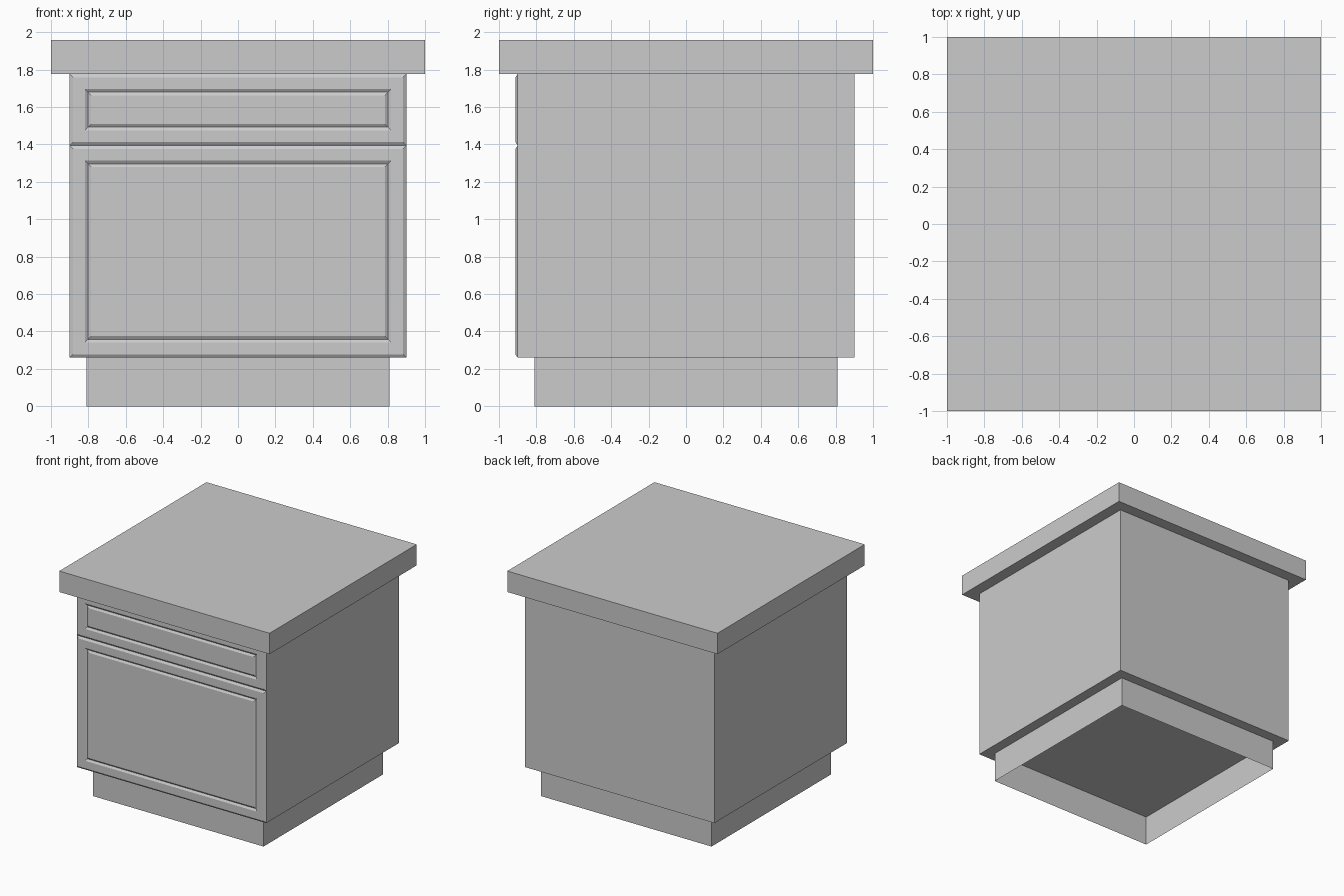
import bpy, bmesh

if "Cube" in bpy.data.objects:
    bpy.data.objects.remove(bpy.data.objects["Cube"])


def make_object(name, bm):
    mesh = bpy.data.meshes.new(name)
    bm.to_mesh(mesh)
    bm.free()
    obj = bpy.data.objects.new(name, mesh)
    bpy.context.collection.objects.link(obj)
    return obj


def box(name, half, z0, z1, open_ends=False):
    bm = bmesh.new()
    bmesh.ops.create_cube(bm, size=1)
    for v in bm.verts:
        v.co = (v.co.x * 2 * half, v.co.y * 2 * half, z0 if v.co.z < 0 else z1)
    if open_ends:
        bm.normal_update()
        ends = [f for f in bm.faces if abs(f.normal.z) > 0.5]
        bmesh.ops.delete(bm, geom=ends, context='FACES_ONLY')
    return make_object(name, bm)


def panel(name, half, z0, z1, steps):
    """Front panel made of nested rectangles; steps are (inset, y) pairs."""
    bm = bmesh.new()
    rings = []
    for inset, y in steps:
        x, a, b = half - inset, z0 + inset, z1 - inset
        rings.append([bm.verts.new(p) for p in
                      ((-x, y, a), (x, y, a), (x, y, b), (-x, y, b))])
    for outer, inner in zip(rings, rings[1:]):
        for i in range(4):
            j = (i + 1) % 4
            bm.faces.new((outer[i], outer[j], inner[j], inner[i]))
    bm.faces.new(rings[-1])
    return make_object(name, bm)


# Carcass: hollow plinth, cabinet body and overhanging worktop
box("plinth", 0.81, 0.0, 0.26, open_ends=True)
box("cabinet_body", 0.9, 0.26, 1.777)
box("worktop", 1.0, 1.777, 1.957)

# Fronts: chamfered rim, flat frame, V groove, flat centre field
BACK, FACE, GROOVE = -0.9, -0.912, -0.901
profile = [(0, BACK), (0.018, FACE), (0.081, FACE), (0.098, GROOVE), (0.115, FACE)]
panel("door_front", 0.9, 0.26, 1.394, profile)
panel("drawer_front", 0.9, 1.394, 1.777, profile)
